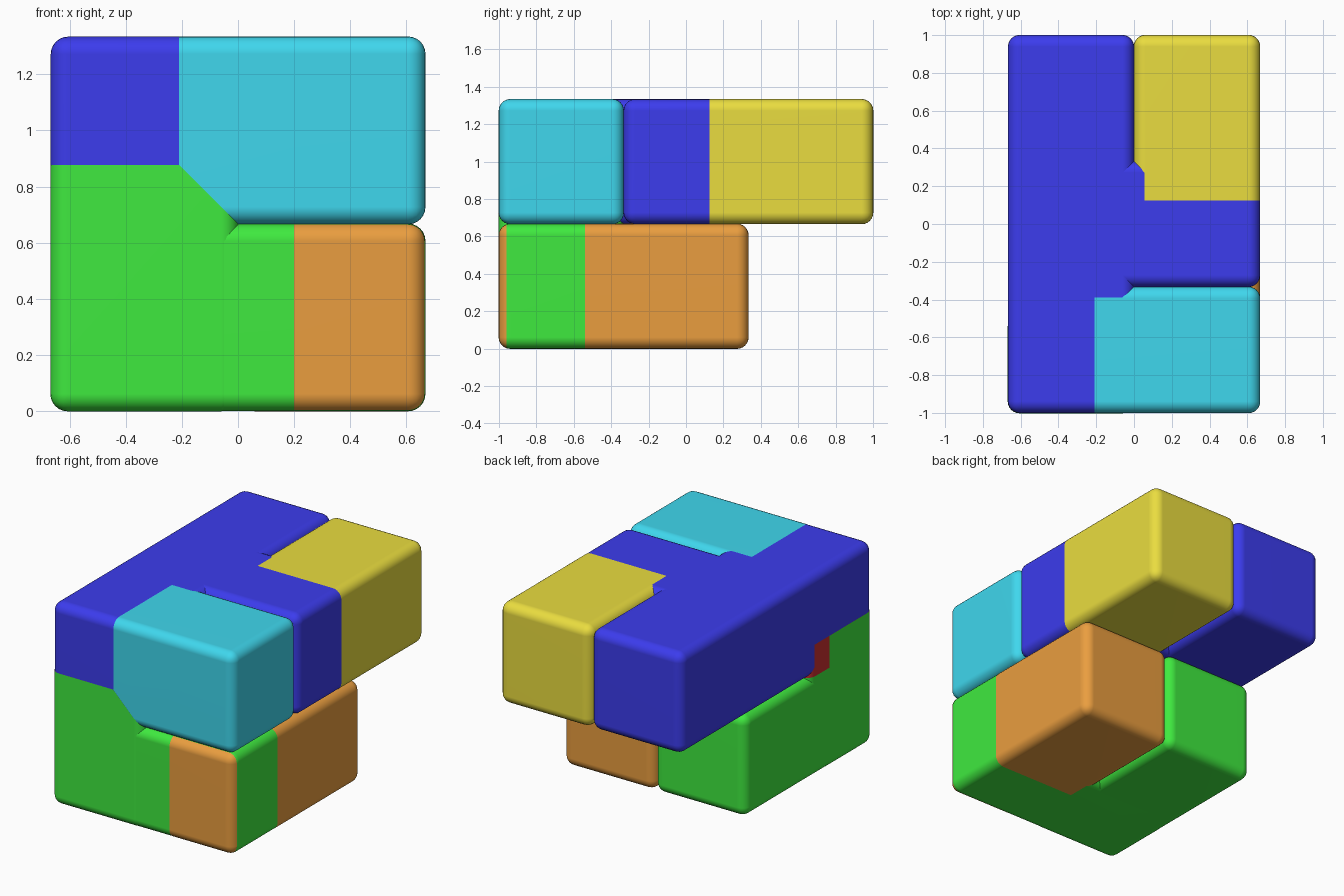
import bpy, bmesh
from mathutils import Vector

if "Cube" in bpy.data.objects:
    bpy.data.objects.remove(bpy.data.objects["Cube"])

U = 2 / 3                      # size of one cube cell
ORIGIN = Vector((-U, -1, 0))
RADIUS = 0.062
SKIN = 0.0007                  # tiny growth so overlapping coloured bars never share a plane


def material(name, rgb):
    m = bpy.data.materials.new(name)
    m.diffuse_color = (*rgb, 1)
    m.use_nodes = True
    m.node_tree.nodes["Principled BSDF"].inputs["Base Color"].default_value = m.diffuse_color
    return m


blue = material("blue", (0.045, 0.045, 0.85))
cyan = material("cyan", (0.05, 0.68, 0.85))
yellow = material("yellow", (0.82, 0.72, 0.05))
green = material("green", (0.05, 0.82, 0.05))
orange = material("orange", (0.82, 0.34, 0.05))
red = material("red", (0.6, 0.03, 0.03))


def bar(name, mat, first, last, rank=1, keep=()):
    """Rounded bar from cell first to cell last; keep = half spaces (point, normal)."""
    g = Vector((SKIN,) * 3) * rank
    lo = ORIGIN + Vector(first) * U - g
    hi = ORIGIN + (Vector(last) + Vector((1, 1, 1))) * U + g
    lo.z = max(lo.z, -0.001)
    bm = bmesh.new()
    bmesh.ops.create_cube(bm, size=1)
    for v in bm.verts:
        v.co = Vector(lo[i] if v.co[i] < 0 else hi[i] for i in range(3))
    bmesh.ops.bevel(bm, geom=bm.edges[:], offset=RADIUS, segments=6,
                    profile=0.5, affect='EDGES')
    for point, normal in keep:
        bmesh.ops.bisect_plane(bm, geom=bm.verts[:] + bm.edges[:] + bm.faces[:],
                               plane_co=point, plane_no=normal, clear_inner=True)
    me = bpy.data.meshes.new(name)
    bm.to_mesh(me)
    bm.free()
    me.materials.append(mat)
    ob = bpy.data.objects.new(name, me)
    bpy.context.collection.objects.link(ob)
    for p in me.polygons:
        p.use_smooth = True
    ob.modifiers.new("flat_sides", 'WEIGHTED_NORMAL')
    return ob


X, Y, Z = Vector((1, 0, 0)), Vector((0, 1, 0)), Vector((0, 0, 1))
mitre = (0, 0, U)              # diagonal colour seam on the front

# Upper layer
bar("upper_left_spine", blue, (0, 0, 1), (0, 2, 1))
bar("upper_cross_link", blue, (0, 1, 1), (1, 1, 1))
bar("upper_front_arm", cyan, (0, 0, 1), (1, 0, 1), 2,
    [((-0.21, 0, 0), X), (mitre, X + Z)])
bar("upper_back_arm", yellow, (1, 1, 1), (1, 2, 1), 2, [((0, 0.125, 0), Y)])

# Column joining the layers at the front left, with its coloured skins
bar("column_core", green, (0, 0, 0), (0, 0, 1), 0)
bar("column_side_patch", red, (0, 0, 0), (0, 0, 1), 2,
    [((0, 0, U), Z), ((0, 0, 0.877), -Z), ((-0.4, 0, 0), -X)])
bar("column_front", green, (0, 0, 0), (0, 0, 1), 3,
    [((0, 0, 0.877), -Z), ((0, -0.54, 0), -Y), (mitre, -X - Z)])

# Lower layer
bar("lower_left_foot", green, (0, 0, 0), (0, 1, 0))
bar("lower_front_bar", green, (0, 0, 0), (1, 0, 0))
bar("lower_right_foot", orange, (1, 0, 0), (1, 1, 0), 2, [((0, -0.54, 0), Y)])
bar("lower_front_panel", orange, (0, 0, 0), (1, 0, 0), 2,
    [((0.2, 0, 0), X), ((0, -0.96, 0), -Y)])
